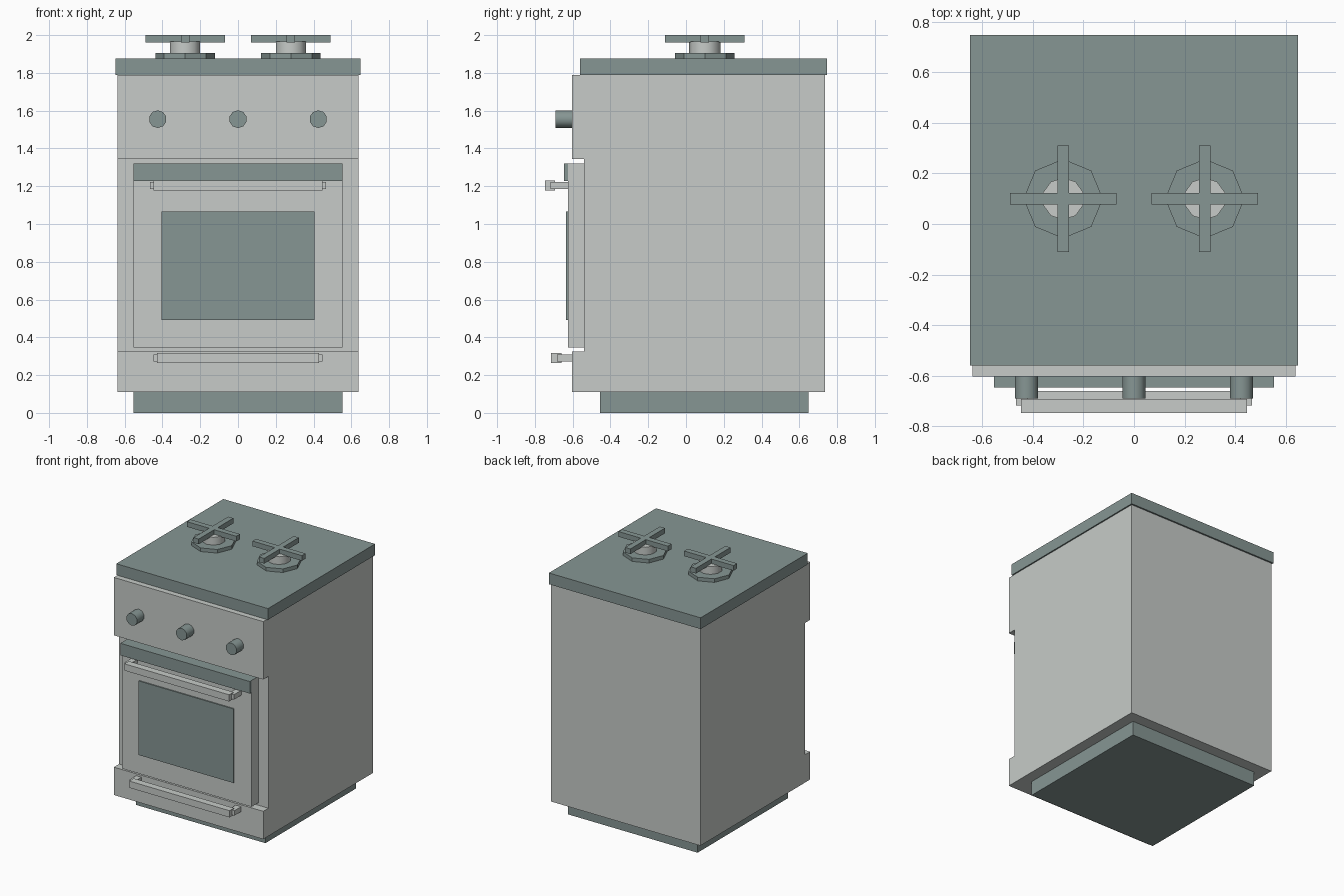
import bpy, bmesh, math
from mathutils import Matrix

if "Cube" in bpy.data.objects:
    bpy.data.objects.remove(bpy.data.objects["Cube"])


def material(name, rgb):
    m = bpy.data.materials.new(name)
    m.diffuse_color = (*rgb, 1)
    m.use_nodes = True
    m.node_tree.nodes["Principled BSDF"].inputs["Base Color"].default_value = m.diffuse_color
    return m


LIGHT = material("light grey enamel", (0.57, 0.60, 0.58))
DARK = material("dark green grey", (0.24, 0.305, 0.295))


def finish(name, bm, mat):
    bmesh.ops.recalc_face_normals(bm, faces=bm.faces)
    me = bpy.data.meshes.new(name)
    bm.to_mesh(me)
    bm.free()
    me.materials.append(mat)
    ob = bpy.data.objects.new(name, me)
    bpy.context.collection.objects.link(ob)
    return ob


def add_box(bm, x, y, z):
    vs = bmesh.ops.create_cube(bm, size=1)["verts"]
    for v in vs:
        for i, (a, b) in enumerate((x, y, z)):
            v.co[i] = (a + b) / 2 + v.co[i] * (b - a)


def box(name, mat, *boxes):
    bm = bmesh.new()
    for b in boxes:
        add_box(bm, *b)
    return finish(name, bm, mat)


def cylinder(name, mat, r, depth, loc, sides, rot=None, smooth=False):
    bm = bmesh.new()
    m = Matrix.Translation(loc) @ (rot or Matrix())
    bmesh.ops.create_cone(bm, cap_ends=True, segments=sides, radius1=r, radius2=r, depth=depth, matrix=m)
    ob = finish(name, bm, mat)
    if smooth:
        for p in ob.data.polygons:
            p.use_smooth = len(p.vertices) == 4
        for e in ob.data.edges:
            a, b = (rot or Matrix()).inverted() @ ob.data.vertices[e.vertices[0]].co, \
                   (rot or Matrix()).inverted() @ ob.data.vertices[e.vertices[1]].co
            e.use_edge_sharp = abs(a.z - b.z) < depth / 2  # rim edges stay crisp
    return ob


# Cabinet: side profile with the oven recess, extruded across the width
profile = [(0.735, 0.11), (0.735, 1.79), (-0.603, 1.79), (-0.603, 1.343),
           (-0.54, 1.343), (-0.54, 0.325), (-0.603, 0.325), (-0.603, 0.11)]
bm = bmesh.new()
face = bm.faces.new([bm.verts.new((-0.638, y, z)) for y, z in profile])
ext = bmesh.ops.extrude_face_region(bm, geom=[face])["geom"]
bmesh.ops.translate(bm, vec=(1.276, 0, 0), verts=[v for v in ext if isinstance(v, bmesh.types.BMVert)])
finish("cabinet", bm, LIGHT)

# Plinth and worktop
box("plinth", DARK, ((-0.553, 0.553), (-0.455, 0.648), (0, 0.11)))
box("worktop", DARK, ((-0.648, 0.648), (-0.56, 0.747), (1.79, 1.877)))

# Oven door with top strip and window
box("oven_door", LIGHT, ((-0.553, 0.553), (-0.625, -0.54), (0.345, 1.32)))
box("door_top_strip", DARK, ((-0.553, 0.553), (-0.646, -0.54), (1.228, 1.321)))
box("oven_window", DARK, ((-0.405, 0.405), (-0.634, -0.625), (0.493, 1.065)))


# Handles: a bar on two posts
def handle(name, half, front, wall, z):
    posts = [((min(s * (half + 0.02), s * (half - 0.025)), max(s * (half + 0.02), s * (half - 0.025))),
              (front + 0.03, wall), (z - 0.018, z + 0.02)) for s in (-1, 1)]
    box(name, LIGHT, ((-half, half), (front, front + 0.054), (z - 0.026, z + 0.026)), *posts)


handle("door_handle", 0.447, -0.747, -0.62, 1.203)
handle("drawer_handle", 0.428, -0.714, -0.60, 0.29)

# Control knobs
for i, x in enumerate((-0.425, 0, 0.425)):
    cylinder(f"knob_{i + 1}", DARK, 0.047, 0.095, (x, -0.6425, 1.555), 10,
             Matrix.Rotation(math.pi / 2, 4, 'X'), smooth=True)

# Burners with cross-shaped pan supports
for side, x in (("left", -0.28), ("right", 0.28)):
    cylinder(f"{side}_burner_base", DARK, 0.157, 0.03, (x, 0.1, 1.89), 8)
    cylinder(f"{side}_burner_cap", LIGHT, 0.083, 0.07, (x, 0.1, 1.93), 10, smooth=True)
    box(f"{side}_pan_support", DARK,
        ((x - 0.211, x + 0.211), (0.078, 0.122), (1.96, 2.0)),
        ((x - 0.022, x + 0.022), (-0.111, 0.311), (1.96, 2.0)))
